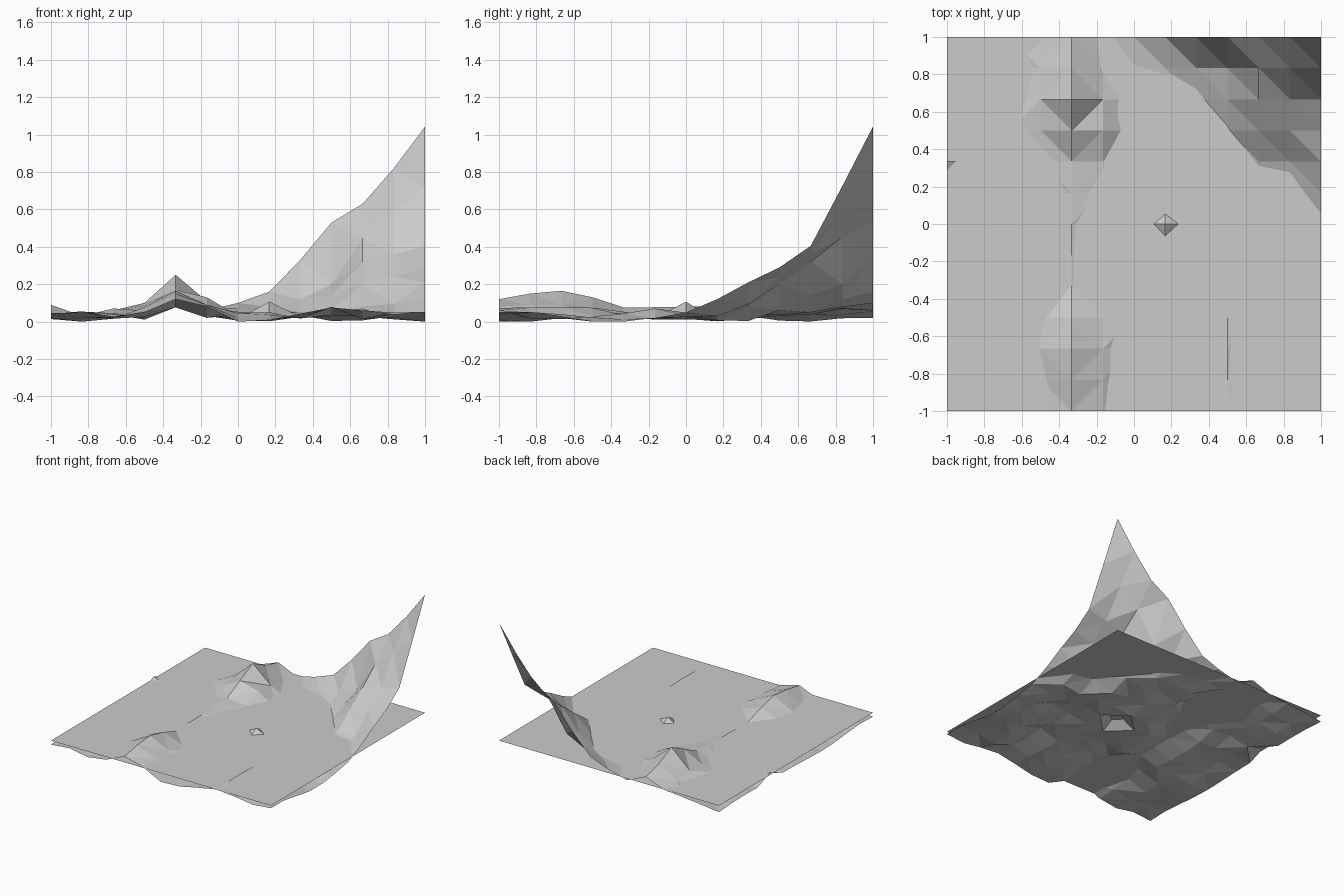
import bpy, bmesh, math

if "Cube" in bpy.data.objects:
    bpy.data.objects.remove(bpy.data.objects["Cube"])

N = 12             # grid cells per side
SEA = 0.073        # water level

# Land heights per grid row (front to back): row -> [(first column, heights), ...]
LAND = {
    0: [(3, (.05, .12, .08)), (9, (.073, .06))],
    1: [(3, (.055, .15, .09)), (9, (.076,))],
    2: [(3, (.077, .165, .09)), (9, (.079,))],
    3: [(3, (.06, .13, .075)), (9, (.074,))],
    4: [(4, (.076,))],
    5: [(4, (.077,)), (10, (.07,))],
    6: [(4, (.079,)), (7, (.107,))],
    7: [(4, (.083, .065)), (12, (.12,))],
    8: [(0, (.09,)), (2, (.07, .06, .09, .076)), (10, (.082, .095, .21))],
    9: [(2, (.06, .085, .17, .13)), (9, (.062, .20, .24, .29))],
    10: [(2, (.04, .10, .25, .11)), (8, (.05, .14, .32, .36, .405))],
    11: [(3, (.085, .17, .068, .07, .078, .12, .20, .45, .59, .72))],
    12: [(3, (.07, .13, .06, .10, .16, .33, .53, .63, .82, 1.043))],
}


def seabed(i, j):
    # gentle rolling floor below the water
    return max(0.0, 0.026 + 0.018 * math.sin(1.7 * i + 0.9 * j) + 0.014 * math.cos(1.1 * j - 0.6 * i))


def grid_object(name, cells, height):
    bm = bmesh.new()
    v = [[bm.verts.new((-1 + 2 * i / cells, -1 + 2 * j / cells, height(i, j)))
          for i in range(cells + 1)] for j in range(cells + 1)]
    for j in range(cells):
        for i in range(cells):
            bm.faces.new((v[j][i], v[j][i + 1], v[j + 1][i + 1], v[j + 1][i]))
    # split each cell along its shorter diagonal for crisp low-poly facets
    bmesh.ops.triangulate(bm, faces=bm.faces[:], quad_method='SHORT_EDGE')
    mesh = bpy.data.meshes.new(name)
    bm.to_mesh(mesh)
    bm.free()
    obj = bpy.data.objects.new(name, mesh)
    bpy.context.collection.objects.link(obj)
    return obj


# Terrain: islands, corner mountain and seabed
land = {(start + k, j): z for j, runs in LAND.items()
        for start, zs in runs for k, z in enumerate(zs)}
grid_object("terrain", N, lambda i, j: land.get((i, j), seabed(i, j)))

# Water surface
grid_object("water", 1, lambda i, j: SEA)
